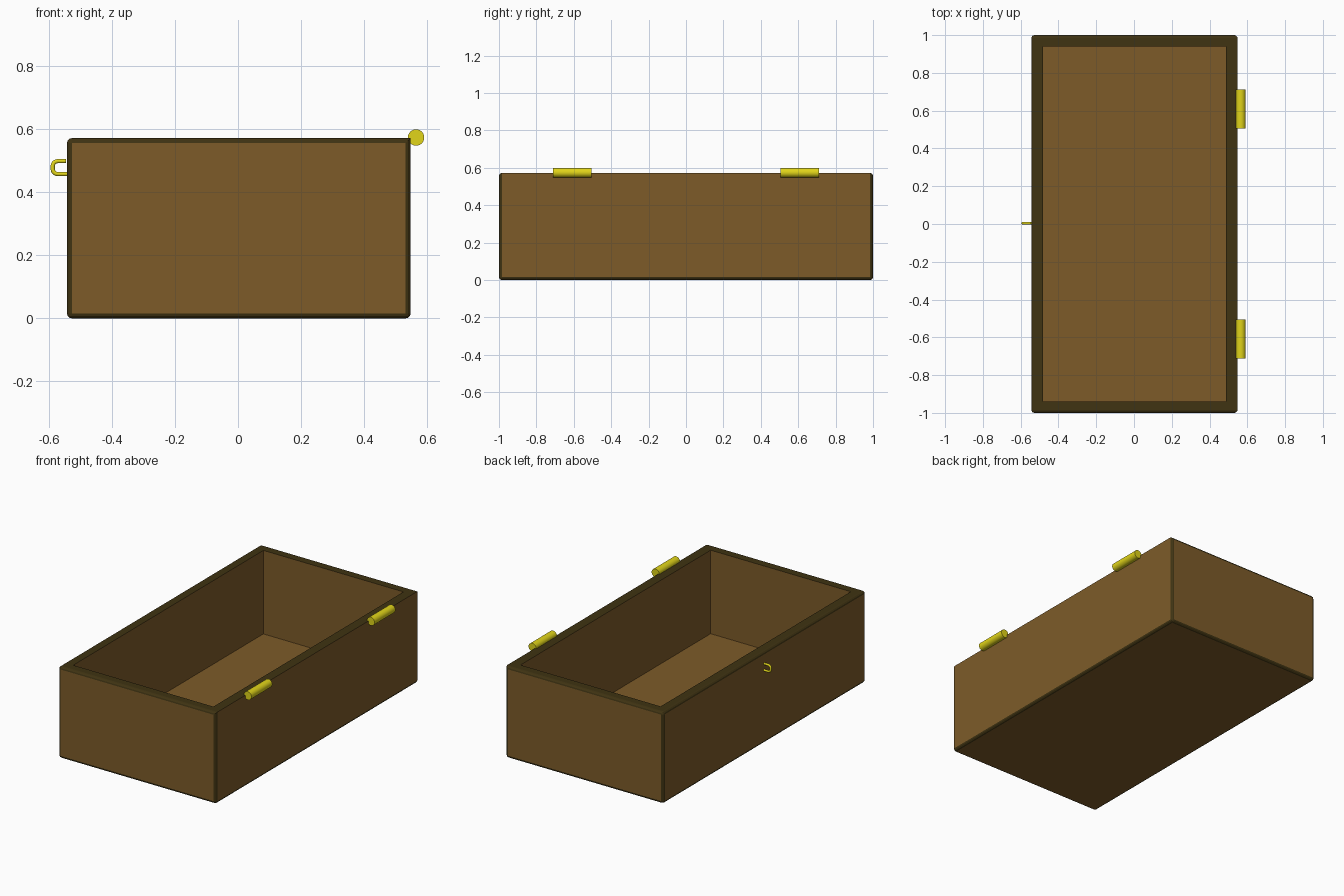
import bpy, bmesh, math

cube = bpy.data.objects.get("Cube")
if cube:
    bpy.data.objects.remove(cube, do_unlink=True)


def material(name, color):
    m = bpy.data.materials.new(name)
    m.use_nodes = True
    m.diffuse_color = color
    m.node_tree.nodes["Principled BSDF"].inputs["Base Color"].default_value = color
    return m


wood = material("brown_wood", (0.205, 0.105, 0.022, 1))
trim = material("dark_trim", (0.05, 0.033, 0.006, 1))
brass = material("yellow_brass", (0.75, 0.66, 0.01, 1))

X0, X1, Y, H = -0.543, 0.548, 1.0, 0.572
RIM, FLOOR, BEVEL = 0.061, 0.05, 0.016


def add_object(name, bm, *mats):
    me = bpy.data.meshes.new(name)
    bm.to_mesh(me)
    bm.free()
    ob = bpy.data.objects.new(name, me)
    bpy.context.collection.objects.link(ob)
    for m in mats:
        me.materials.append(m)
    return ob


# Box body: bevelled dark edges, the hinge-side top edge stays sharp
bm = bmesh.new()
bmesh.ops.create_cube(bm, size=1)
for v in bm.verts:
    v.co = (X1 if v.co.x > 0 else X0, math.copysign(Y, v.co.y), H if v.co.z > 0 else 0)
edges = [e for e in bm.edges if not all(v.co.x > 0 and v.co.z > 0 for v in e.verts)]
res = bmesh.ops.bevel(bm, geom=edges, offset=BEVEL, segments=3, profile=0.5, affect='EDGES')
bm.normal_update()
for f in bm.faces:
    f.material_index = 0 if f.calc_area() > 0.3 else 1

# Rim and cavity: inset the top, then sink it to the floor
top = max((f for f in bm.faces if f.normal.z > 0.99), key=lambda f: f.calc_area())
bmesh.ops.inset_region(bm, faces=[top], thickness=0.03)
for f in bm.faces:
    if f.normal.z > 0.99:
        f.material_index = 1
for v in top.verts:
    v.co.x = X1 - RIM if v.co.x > 0 else X0 + RIM
    v.co.y = math.copysign(Y - RIM, v.co.y)
bmesh.ops.remove_doubles(bm, verts=list(top.verts), dist=0.0001)
top = max((f for f in bm.faces if f.normal.z > 0.99), key=lambda f: f.calc_area())
old = set(bm.faces)
ext = bmesh.ops.extrude_discrete_faces(bm, faces=[top])
floor = ext["faces"][0]
for v in floor.verts:
    v.co.z = FLOOR
floor.material_index = 0
for f in bm.faces:
    if all(X0 + 0.05 < v.co.x < X1 - 0.05 and abs(v.co.y) < Y - 0.05 for v in f.verts):
        f.material_index = 0
bmesh.ops.recalc_face_normals(bm, faces=bm.faces)
add_object("box_body", bm, wood, trim)

# Hinge barrels along the sharp edge
for side, label in ((-1, "front"), (1, "back")):
    bpy.ops.mesh.primitive_cylinder_add(
        vertices=32, radius=0.026, depth=0.206,
        location=(0.565, side * 0.608, 0.574), rotation=(math.pi / 2, 0, 0))
    hinge = bpy.context.object
    hinge.name = label + "_hinge"
    hinge.data.materials.append(brass)
    bpy.ops.object.shade_smooth_by_angle()

# Latch staple: a rounded U of wire on the other long side
TIP, LOW, HIGH, R = -0.588, 0.458, 0.499, 0.016
path = [(X0 - 0.002, HIGH)]
for cz, start in ((HIGH - R, 90), (LOW + R, 180)):
    for i in range(6):
        a = math.radians(start + 18 * i)
        path.append((TIP + R + R * math.cos(a), cz + R * math.sin(a)))
path.append((X0 + 0.01, LOW))
curve = bpy.data.curves.new("latch_staple", 'CURVE')
curve.dimensions = '3D'
curve.bevel_depth = 0.007
curve.bevel_resolution = 3
curve.use_fill_caps = True
spline = curve.splines.new('POLY')
spline.points.add(len(path) - 1)
for p, (x, z) in zip(spline.points, path):
    p.co = (x, 0.004, z, 1)
spline.use_smooth = True
curve.materials.append(brass)
staple = bpy.data.objects.new("latch_staple", curve)
bpy.context.collection.objects.link(staple)
